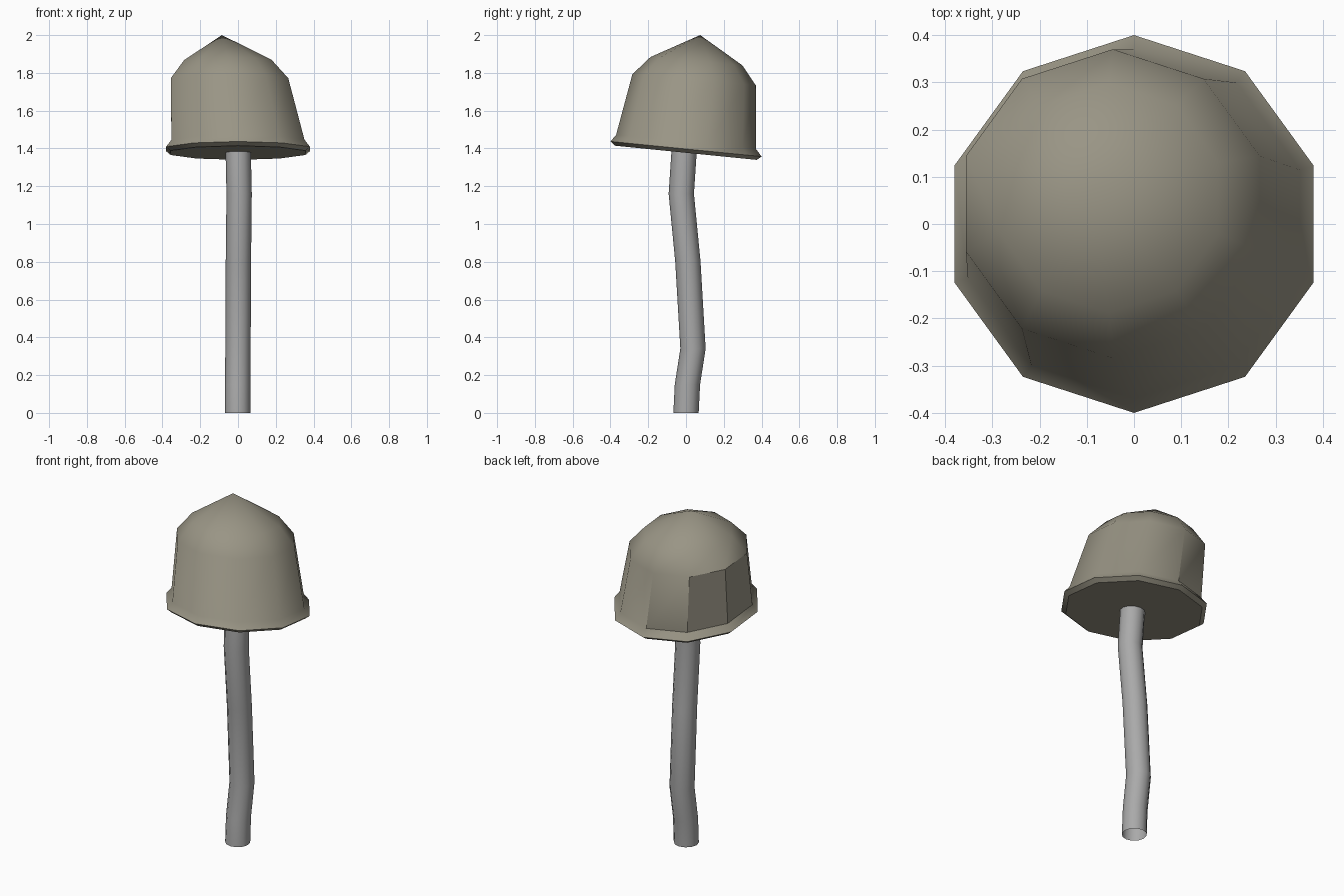
import bpy, bmesh, math

if "Cube" in bpy.data.objects:
    bpy.data.objects.remove(bpy.data.objects["Cube"])


def material(name, rgb):
    m = bpy.data.materials.new(name)
    m.diffuse_color = (*rgb, 1)
    m.use_nodes = True
    m.node_tree.nodes["Principled BSDF"].inputs["Base Color"].default_value = m.diffuse_color
    return m


def loft(name, rings, sides, mat, angle, apex=None, floor=False):
    """Skin a stack of rings (cx, cy, cz, radius, z slope along y)."""
    bm = bmesh.new()
    loops = []
    for cx, cy, cz, r, slope in rings:
        loop = []
        for i in range(sides):
            a = math.pi / 2 + 2 * math.pi * i / sides
            dy = r * math.sin(a)
            loop.append(bm.verts.new((cx + r * math.cos(a), cy + dy, cz + slope * dy)))
        loops.append(loop)
    for lo, hi in zip(loops, loops[1:]):
        for i in range(sides):
            j = (i + 1) % sides
            bm.faces.new((lo[i], lo[j], hi[j], hi[i]))
    if apex:
        tip = bm.verts.new(apex)
        for i in range(sides):
            bm.faces.new((loops[-1][i], loops[-1][(i + 1) % sides], tip))
    if floor:
        bm.faces.new(loops[0][::-1])
    me = bpy.data.meshes.new(name)
    bm.to_mesh(me)
    bm.free()
    me.materials.append(mat)
    ob = bpy.data.objects.new(name, me)
    bpy.context.collection.objects.link(ob)
    bpy.ops.object.select_all(action='DESELECT')
    ob.select_set(True)
    bpy.context.view_layer.objects.active = ob
    bpy.ops.object.shade_smooth_by_angle(angle=math.radians(angle))
    return ob


cap_mat = material("olive beige", (0.32, 0.30, 0.235))
stem_mat = material("light grey", (0.40, 0.40, 0.40))

# Cap: tilted bell with a flared lip, leaning to an off-centre point
loft("mushroom_cap", [
    (0, 0, 1.377, 0.375, -0.1),
    (0, 0, 1.397, 0.40, -0.1),
    (0, 0, 1.435, 0.37, -0.1),
    (-0.045, 0.043, 1.763, 0.327, -0.09),
    (-0.053, 0.055, 1.862, 0.243, -0.09),
], 10, cap_mat, 35, apex=(-0.085, 0.075, 2.0), floor=True)

# Stem: bent tube, open at the bottom
path = [(-0.002, 0, 0), (-0.002, 0.0075, 0.15), (0, 0.037, 0.34),
        (0.002, 0.01, 0.80), (0.006, -0.025, 1.16), (0.001, -0.01, 1.385)]
loft("mushroom_stem", [(*p, 0.067, 0) for p in path], 12, stem_mat, 40)
